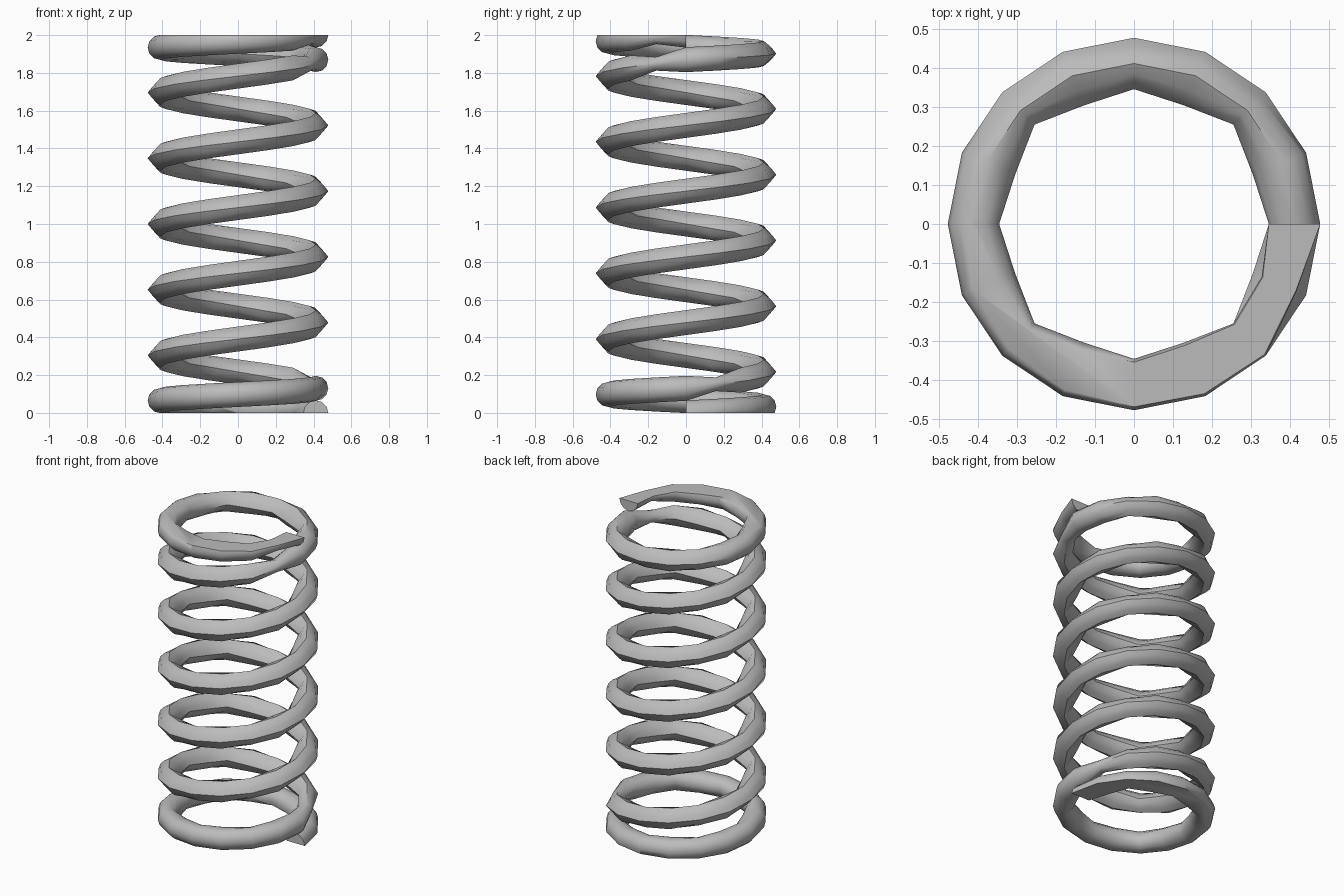
import bpy, bmesh
from math import sin, cos, pi, radians

cube = bpy.data.objects.get("Cube")
if cube:
    bpy.data.objects.remove(cube, do_unlink=True)

COIL, WIRE = 0.412, 0.066      # coil centre radius, wire radius
STEPS, SIDES, TURNS = 16, 12, 7
CLOSED = 0.13                  # rise of each closed end turn
PITCH = (2 - 2 * CLOSED) / 5   # rise of each open turn
# slender joints where the open coil meets the end turns
PINCH = {17: 0.55, 95: 0.55, 111: 0.6}


def height(turn):
    if turn <= 1:
        return CLOSED * turn
    if turn >= 6:
        return 2 - CLOSED * (7 - turn)
    return CLOSED + PITCH * (turn - 1)


def ring(bm, i):
    """Wire section at step i: round on the first turn, pointed on open turns."""
    turn = i / STEPS
    a = 2 * pi * turn
    pointed = 0.0
    if 1 < turn < 6.5 and turn != 6:
        pointed = 0.8 if i % 2 == 0 else 0.1
    off = a % (pi / 4) - pi / 8
    chord = cos(pi / 8) / cos(off)          # straight runs along the inside
    size = WIRE * PINCH.get(i, 1)
    verts = []
    for j in range(SIDES):
        t = 2 * pi * j / SIDES
        c, s = cos(t), sin(t)
        k = size * (1 - pointed + pointed / (abs(c) + abs(s)))
        r = COIL + k * c
        inner = max(0, -c)
        r = r * (1 + (chord - 1) * inner) + 0.015 * inner * abs(sin(2 * a))
        verts.append(bm.verts.new((r * cos(a), r * sin(a), height(turn) + k * s)))
    return verts


# Sweep the wire along the coil
bm = bmesh.new()
rings = [ring(bm, i) for i in range(TURNS * STEPS + 1)]
for p, q in zip(rings, rings[1:]):
    for j in range(SIDES):
        n = (j + 1) % SIDES
        bm.faces.new((p[j], p[n], q[n], q[j]))
bm.faces.new(rings[0])
bm.faces.new(rings[-1])

# Grind both ends flat
for z, normal in ((0, (0, 0, -1)), (2, (0, 0, 1))):
    geom = bm.verts[:] + bm.edges[:] + bm.faces[:]
    cut = bmesh.ops.bisect_plane(bm, geom=geom, dist=1e-5, plane_co=(0, 0, z),
                                 plane_no=normal, clear_outer=True)
    rim = [e for e in bm.edges if e.is_boundary]
    bmesh.ops.holes_fill(bm, edges=rim, sides=0)
bmesh.ops.recalc_face_normals(bm, faces=bm.faces[:])

mesh = bpy.data.meshes.new("coil_spring")
bm.to_mesh(mesh)
bm.free()
spring = bpy.data.objects.new("coil_spring", mesh)
bpy.context.collection.objects.link(spring)

# Plain steel grey
steel = bpy.data.materials.new("steel_grey")
steel.use_nodes = True
colour = (0.5, 0.5, 0.5, 1)
steel.diffuse_color = colour
steel.node_tree.nodes["Principled BSDF"].inputs["Base Color"].default_value = colour
mesh.materials.append(steel)

bpy.ops.object.select_all(action='DESELECT')
spring.select_set(True)
bpy.context.view_layer.objects.active = spring
bpy.ops.object.shade_smooth_by_angle(angle=radians(50))
